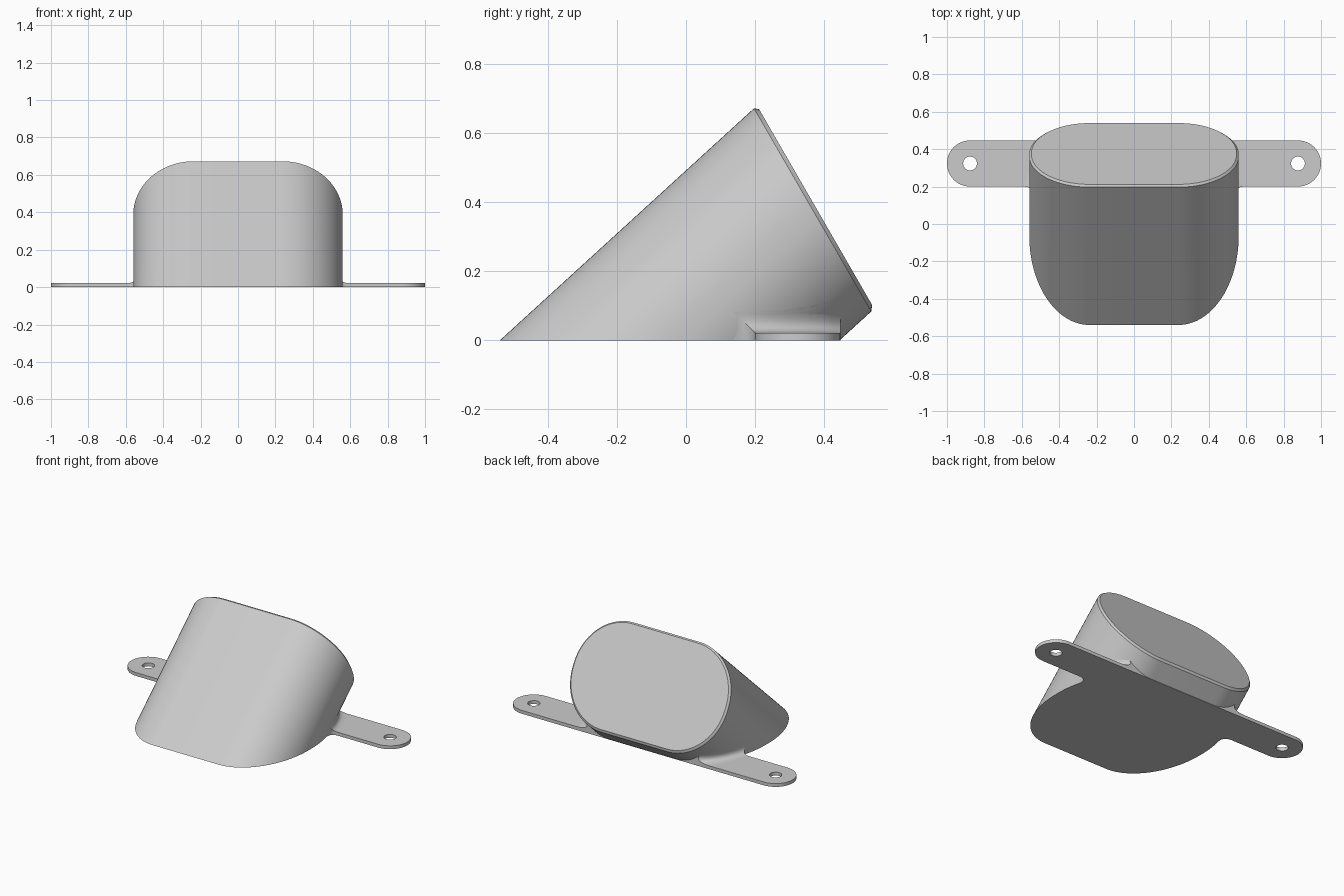
import bpy, bmesh, math

if "Cube" in bpy.data.objects:
    bpy.data.objects.remove(bpy.data.objects["Cube"])

# Shared dimensions
AXIS = math.radians(42.4)            # lean of the extruded body
HALF_W, HALF_H, R = 0.56, 0.332, 0.322
Y_MID = -0.0475                      # middle of the footprint
PLATE_T, Y_BACK, TAB_R = 0.022, 0.447, 0.1235
Y_FRONT = Y_BACK - 2 * TAB_R
Y_TAB, X_TAB = Y_BACK - TAB_R, 1 - TAB_R

grey = bpy.data.materials.new("light grey plastic")
grey.diffuse_color = (0.6, 0.6, 0.6, 1)
grey.use_nodes = True
grey.node_tree.nodes["Principled BSDF"].inputs["Base Color"].default_value = grey.diffuse_color


def finish(obj):
    obj.data.materials.clear()
    obj.data.materials.append(grey)
    bpy.ops.object.select_all(action='DESELECT')
    obj.select_set(True)
    bpy.context.view_layer.objects.active = obj
    bpy.ops.object.shade_smooth_by_angle(angle=math.radians(25))


def mesh_object(name, bm):
    bmesh.ops.remove_doubles(bm, verts=bm.verts, dist=1e-5)
    bmesh.ops.recalc_face_normals(bm, faces=bm.faces)
    me = bpy.data.meshes.new(name)
    bm.to_mesh(me)
    bm.free()
    obj = bpy.data.objects.new(name, me)
    bpy.context.collection.objects.link(obj)
    finish(obj)
    return obj


def section(inset=0.0, seg=20):
    """Rounded rectangle across the body axis, as (x, s) points."""
    r, pts = R - inset, []
    for q, (sx, sy) in enumerate([(1, 1), (-1, 1), (-1, -1), (1, -1)]):
        for i in range(seg + 1):
            a = math.pi / 2 * (q + i / seg)
            pts.append((sx * (HALF_W - R) + r * math.cos(a),
                        sy * (HALF_H - R) + r * math.sin(a)))
    return pts


def body_ring(bm, inset, plane):
    """Ring where the body meets the ground (plane None) or a slanted cap plane."""
    ring = []
    for x, s in section(inset):
        y = Y_MID - s / math.sin(AXIS)
        t = 0
        if plane is not None:
            ny, nz = math.cos(math.radians(30)), math.sin(math.radians(30))
            t = (plane - ny * y) / (ny * math.cos(AXIS) + nz * math.sin(AXIS))
        ring.append(bm.verts.new((x, y + t * math.cos(AXIS), t * math.sin(AXIS))))
    return ring


# Slanted body with a chamfered cap
bm = bmesh.new()
rings = [body_ring(bm, 0, None), body_ring(bm, 0, 0.507), body_ring(bm, 0.012, 0.5185)]
for a, b in zip(rings, rings[1:]):
    for i in range(len(a)):
        j = (i + 1) % len(a)
        bm.faces.new((a[i], a[j], b[j], b[i]))
bm.faces.new(rings[0])
bm.faces.new(rings[-1])
mesh_object("slanted_body", bm)

# Mounting strip with rounded ends and two screw holes
curve = bpy.data.curves.new("mounting_strip", 'CURVE')
curve.dimensions, curve.fill_mode, curve.extrude = '2D', 'BOTH', PLATE_T / 2


def add_loop(points):
    sp = curve.splines.new('POLY')
    sp.points.add(len(points) - 1)
    for p, (x, y) in zip(sp.points, points):
        p.co = (x, y, 0, 1)
    sp.use_cyclic_u = True


def arc(cx, r, a0, a1, n):
    return [(cx + r * math.cos(a0 + (a1 - a0) * i / n),
             Y_TAB + r * math.sin(a0 + (a1 - a0) * i / n)) for i in range(n + 1)]


H = math.pi / 2
add_loop(arc(X_TAB, TAB_R, -H, H, 24) + arc(-X_TAB, TAB_R, H, 3 * H, 24))
for side in (1, -1):
    add_loop(arc(side * X_TAB, 0.037, 0, 4 * H, 32)[:-1])
strip = bpy.data.objects.new("mounting_strip", curve)
strip.location.z = PLATE_T / 2
bpy.context.collection.objects.link(strip)
strip.select_set(True)
bpy.context.view_layer.objects.active = strip
bpy.ops.object.convert(target='MESH')
finish(bpy.context.object)


def body_x(y, z):
    """Half width of the body at a given depth and height."""
    s = abs((Y_MID - (y - z / math.tan(AXIS))) * math.sin(AXIS))
    d = max(0.0, s - (HALF_H - R))
    return HALF_W - R + math.sqrt(max(0.0, R * R - d * d))


def fillet_point(y, t):
    """Concave blend at depth y: t = 0 on the strip, t = 1 on the body."""
    rise = 0.062 + 0.035 * max(0.0, (y - Y_FRONT) / (Y_BACK - Y_FRONT)) ** 2
    cx, bx = body_x(y, PLATE_T), body_x(y, PLATE_T + rise)
    reach = math.hypot(bx - cx, rise)
    x = cx * (1 - (1 - t) ** 2 - t * t) + (cx + reach) * (1 - t) ** 2 + bx * t * t
    return x, PLATE_T + rise * t * t


# Fillets joining the strip to the body, mitred round the front corner
N = 12
for side, name in ((1, "right_fillet"), (-1, "left_fillet")):
    bm = bmesh.new()
    top, foot, back = [], [], []
    for j in range(N + 1):
        t = j / N
        y0 = Y_FRONT - 0.062 * t * t
        row = []
        for k in range(N + 1):
            y = y0 + (Y_BACK - y0) * k / N
            x, z = fillet_point(y, t)
            row.append(bm.verts.new((side * x, y, z)))
        top.append(row)
        fx = row[0].co.x - side * max(0, body_x(y0, row[0].co.z) - body_x(y0, 0)) * t
        foot.append(bm.verts.new((fx, y0, 0)))
        back.append(bm.verts.new((row[-1].co.x, Y_BACK, 0)))
    inner = bm.verts.new((side * 0.3, Y_BACK, 0))
    for j in range(N):
        for k in range(N):
            bm.faces.new((top[j][k], top[j][k + 1], top[j + 1][k + 1], top[j + 1][k]))
        bm.faces.new((foot[j], top[j][0], top[j + 1][0], foot[j + 1]))
    # flat back end and underside
    bm.faces.new([r[-1] for r in top] + [inner, back[0]])
    bm.faces.new(foot + [inner, back[0]])
    for v in back[1:]:
        bm.verts.remove(v)
    mesh_object(name, bm)
